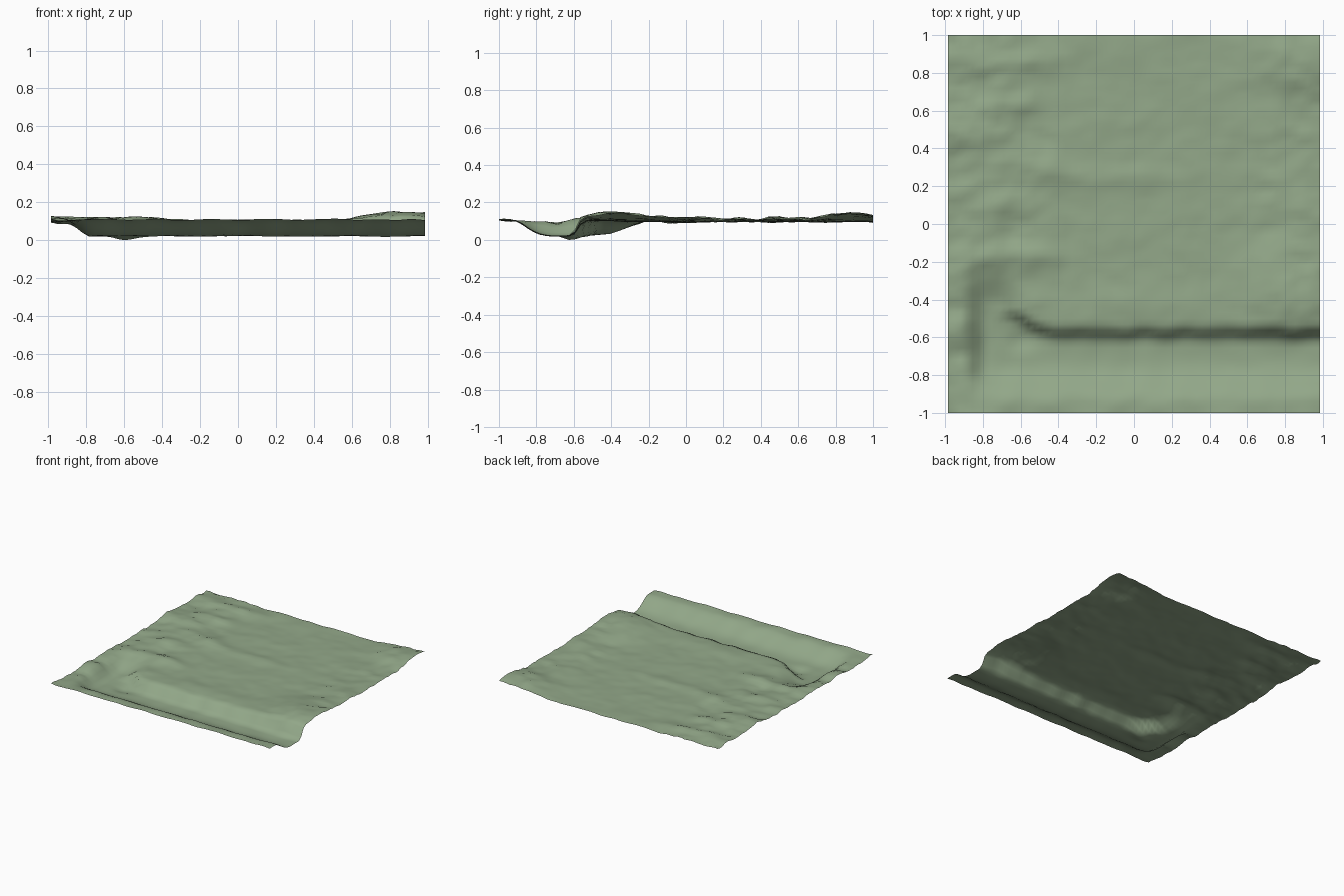
import bpy, bmesh, math
from mathutils import Vector, noise

if "Cube" in bpy.data.objects:
    bpy.data.objects.remove(bpy.data.objects["Cube"])

NX, NY = 60, 64
HALF_X, HALF_Y = 0.985, 1.0


def smooth(a, b, t):
    t = min(1, max(0, (t - a) / (b - a)))
    return t * t * (3 - 2 * t)


def profile(points, t):
    # interpolation through (position, value) points
    if t <= points[0][0]:
        return points[0][1]
    for (a, ha), (b, hb) in zip(points, points[1:]):
        if t <= b:
            return ha + (hb - ha) * (t - a) / (b - a)
    return points[-1][1]


def blob(x, y, cx, cy, rx, ry):
    return math.exp(-((x - cx) / rx) ** 2 - ((y - cy) / ry) ** 2)


# cross-section of the ditch: 0 = ground level, 1 = floor
DITCH = [(-0.95, 0), (-0.91, 0.07), (-0.87, 0.3), (-0.82, 0.68), (-0.77, 0.93),
         (-0.72, 1), (-0.63, 1), (-0.60, 0.86), (-0.56, 0.12), (-0.53, 0)]
# ramp climbing out of the ditch towards +y
RAMP = [(-0.93, 0), (-0.87, 0.3), (-0.77, 0.93), (-0.72, 1), (-0.5, 0.97), (-0.4, 0.85),
        (-0.3, 0.42), (-0.2, 0.14), (-0.1, 0.03), (-0.05, 0)]
# bumps and ridges: centre x, centre y, radius x, radius y, height
BUMPS = [(0.1, -0.45, 0.7, 0.12, 0.008), (0.85, -0.38, 0.24, 0.24, 0.042),
         (0.92, 0.9, 0.24, 0.2, 0.036), (-0.55, -0.16, 0.16, 0.05, 0.024),
         (-0.65, 0.86, 0.2, 0.05, 0.018), (-0.85, 0.48, 0.18, 0.05, 0.016),
         (-0.7, 0.64, 0.16, 0.05, 0.014), (-0.45, 0.3, 0.12, 0.06, 0.014),
         (0.0, 0.25, 0.4, 0.05, 0.008), (-0.75, 0.1, 0.15, 0.07, 0.010),
         (0.9, 0.1, 0.12, 0.1, 0.012)]


def ground(x, y):
    # rough margins on the left and right, calm middle
    left = 1 - smooth(-0.75, -0.25, x)
    right = smooth(0.5, 0.85, x)
    rough = 0.005 + 0.010 * left + 0.009 * right
    n = noise.noise(Vector((x * 3.5, y * 7, 1.7)))
    n += 0.8 * noise.noise(Vector((x * 10, y * 14, 5.2)))
    n += 0.5 * noise.noise(Vector((x * 19, y * 23, 2.4)))
    z = 0.114 + 0.006 * left + 0.010 * right + rough * n
    for cx, cy, rx, ry, h in BUMPS:
        z += h * blob(x, y, cx, cy, rx, ry)
    z = max(z, 0.1)
    # level strip along the front edge
    front = 0.125 + 0.008 * noise.noise(Vector((x * 9, y * 12, 7.7)))
    return z + (front - z) * (1 - smooth(-0.95, -0.72, y)) * smooth(-0.95, -0.8, x)


def height(x, y):
    # the far wall bends back where the ditch meets the ramp
    wobble = 0.008 * noise.noise(Vector((x * 9, 0, 9)))
    bend = 0.12 * (1 - smooth(-0.72, -0.42, x)) * smooth(-0.75, -0.6, y)
    trench = profile(DITCH, y + wobble - bend) * smooth(-0.91, -0.74, x)
    ramp = (profile(RAMP, y) * smooth(-0.91, -0.78, x)
            * (1 - smooth(-0.74, -0.56, x)))
    depth = max(trench, ramp)
    floor = 0.037 + 0.006 * noise.noise(Vector((x * 7, y * 8, 3)))
    floor -= 0.022 * blob(x, y, -0.6, -0.62, 0.07, 0.05)
    z = ground(x, y)
    return z + (floor - z) * depth


# terrain sheet: subdivided grid displaced by the height function
bm = bmesh.new()
bmesh.ops.create_grid(bm, x_segments=NX, y_segments=NY, size=1)
for v in bm.verts:
    v.co.x *= HALF_X
    v.co.y *= HALF_Y
    v.co.z = height(v.co.x, v.co.y)
lowest = min(v.co.z for v in bm.verts)
for v in bm.verts:
    v.co.z -= lowest
for f in bm.faces:
    f.smooth = True
mesh = bpy.data.meshes.new("terrain")
bm.to_mesh(mesh)
bm.free()
terrain = bpy.data.objects.new("terrain", mesh)
bpy.context.collection.objects.link(terrain)

# grass colour
grass = bpy.data.materials.new("grass")
grass.diffuse_color = (0.29, 0.39, 0.25, 1)
grass.use_nodes = True
grass.node_tree.nodes["Principled BSDF"].inputs["Base Color"].default_value = grass.diffuse_color
mesh.materials.append(grass)
